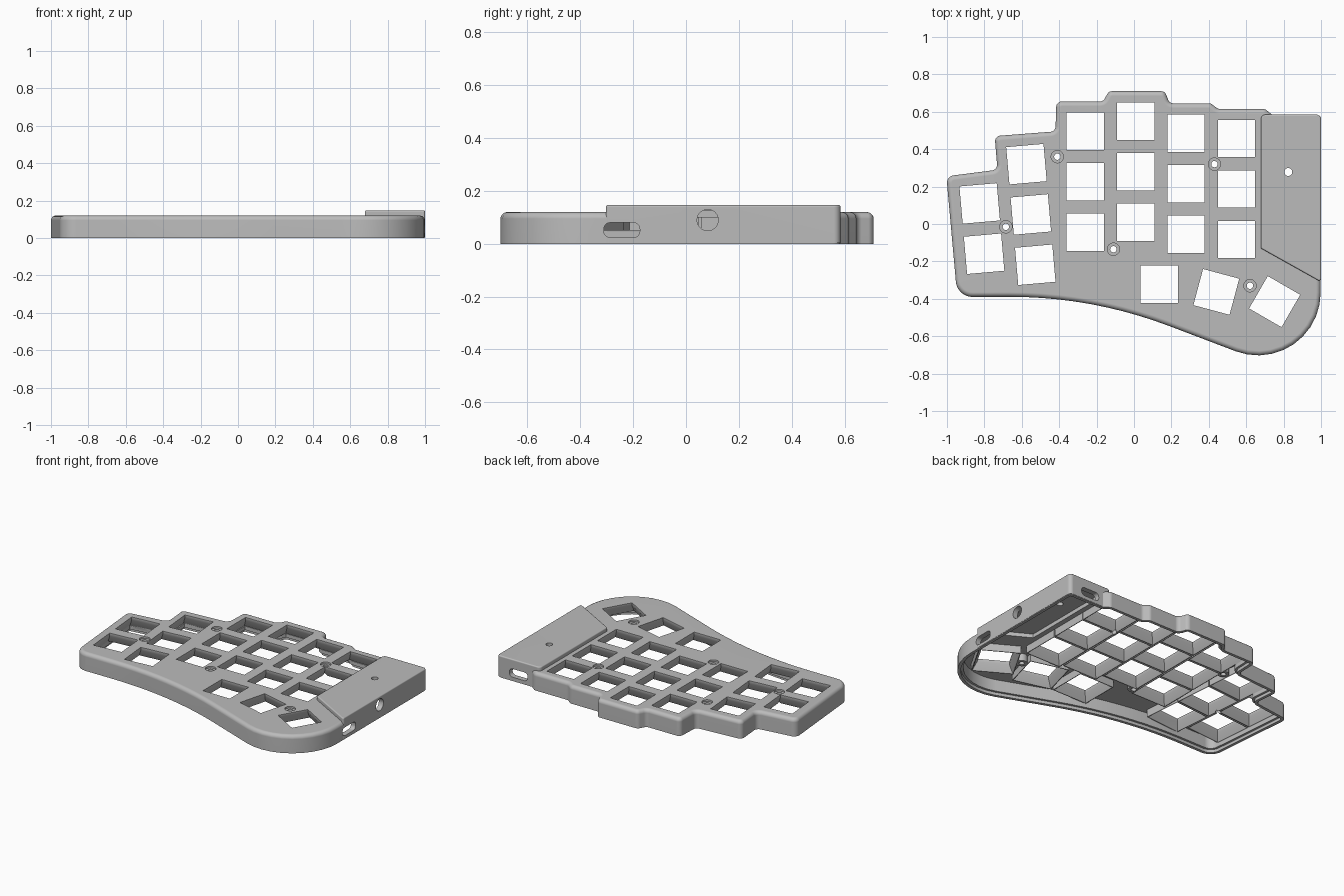
import bpy, bmesh, math
from mathutils import Matrix, Vector

cube = bpy.data.objects.get("Cube")
if cube:
    bpy.data.objects.remove(cube)

grey = bpy.data.materials.new("warm_grey")
grey.use_nodes = True
grey.diffuse_color = (0.5, 0.5, 0.5, 1)
grey.node_tree.nodes["Principled BSDF"].inputs["Base Color"].default_value = (0.5, 0.5, 0.5, 1)


def outline(corners, inset=0.0, segs=10):
    """Counter-clockwise corners (x, y, radius) -> inset and rounded loop."""
    pts, n = [], len(corners)
    for i in range(n):
        prev, here, nxt = (Vector(corners[(i + k) % n][:2]) for k in (-1, 0, 1))
        a, b = (here - prev).normalized(), (nxt - here).normalized()
        turn = math.atan2(a.x * b.y - a.y * b.x, a.dot(b))
        na, nb = Vector((-a.y, a.x)), Vector((-b.y, b.x))
        p = here + (na + nb) * (inset / (1 + na.dot(nb)))
        r = corners[i][2]
        if r == 0:
            pts.append(p)
            continue
        side = math.copysign(1, turn)
        r = max(r - side * inset, 0.002)
        start = p - a * r * math.tan(abs(turn) / 2)
        centre = start + na * side * r
        for k in range(segs + 1):
            pts.append(centre + Matrix.Rotation(turn * k / segs, 2) @ (start - centre))
    return pts


def loft(bm, corners, layers, matrix=Matrix()):
    """Closed solid through (z, inset) layers of one outline."""
    rings = [[bm.verts.new(matrix @ Vector((p.x, p.y, z))) for p in outline(corners, d)]
             for z, d in layers]
    n = len(rings[0])
    for lo, hi in zip(rings, rings[1:]):
        for i in range(n):
            j = (i + 1) % n
            bm.faces.new((lo[i], lo[j], hi[j], hi[i]))
    bm.faces.new(rings[0][::-1])
    bm.faces.new(rings[-1])


def solid(name, parts):
    bm = bmesh.new()
    for part in parts:
        loft(bm, *part)
    mesh = bpy.data.meshes.new(name)
    bm.to_mesh(mesh)
    bm.free()
    mesh.materials.append(grey)
    obj = bpy.data.objects.new(name, mesh)
    bpy.context.collection.objects.link(obj)
    return obj


def combine(body, operation, name, parts):
    tool = solid(name, parts)
    tool.hide_render = True
    mod = body.modifiers.new(name, 'BOOLEAN')
    mod.operation, mod.solver, mod.object = operation, 'EXACT', tool
    bpy.context.view_layer.objects.active = body
    bpy.ops.object.modifier_apply(modifier=name)
    bpy.data.objects.remove(tool)


def rounded(top, r):
    """Quarter-round layers ending at height top."""
    angles = [math.pi / 2 * k / 5 for k in range(6)]
    return [(top - r + r * math.sin(a), r * (1 - math.cos(a))) for a in angles]


def box(w, h, r=0):
    return [(-w, -h, r), (w, -h, r), (w, h, r), (-w, h, r)]


def disc(r):
    return box(r, r, r * 0.999)


def at(x, y, deg=0):
    return Matrix.Translation((x, y, 0)) @ Matrix.Rotation(math.radians(deg), 4, 'Z')


# Layout: outer edge, raised controller cover, keys and screws
R = 0.03
edge = [(-.945, -.39, .09), (-.226, -.388, 2.4), (.998, -.853, .335), (.998, .583, R),
        (.74, .583, .02), (.70, .615, R), (.45, .615, R), (.41, .645, R),
        (.19, .645, R), (.165, .71, R), (-.135, .71, R), (-.165, .655, R),
        (-.415, .655, R), (-.42, .495, R), (-.745, .47, R), (-.73, .29, R),
        (-1.003, .255, .04)]
cover = [(.678, -.13, .01), (1, -.31, .01), (1, .585, .025), (.678, .585, .025)]

PITCH = 0.27
columns = [(-.825, .11, 2, 5), (-.575, .32, 3, 5), (-.26, .495, 3, 0),
           (.01, .55, 3, 0), (.278, .485, 3, 0), (.548, .457, 3, 0)]
keys = []
for x, y, count, deg in columns:
    a = math.radians(deg)
    keys += [at(x + PITCH * i * math.sin(a), y - PITCH * i * math.cos(a), deg)
             for i in range(count)]
keys += [at(.135, -.323), at(.44, -.363, -15), at(.752, -.415, -30)]
screws = [at(-.41, .36), at(-.685, -.015), at(-.11, -.135), at(.43, .32), at(.62, -.33)]

# Outer body with its raised cover, then hollowed from below
case = solid("keyboard_case", [(edge, [(0, 0)] + rounded(.12, .025))])
combine(case, 'UNION', "controller_cover", [(cover, [(.004, 0)] + rounded(.147, .008))])
combine(case, 'DIFFERENCE', "case_cavity",
        [(edge, [(-.01, .02), (.02, .02), (.0201, .035), (.1, .035)])])
combine(case, 'DIFFERENCE', "cover_cavity", [(cover, [(-.01, .035), (.126, .035)])])

# Key sockets and screw bosses under the plate
combine(case, 'UNION', "key_sockets",
        [(box(.131, .131), [(.05, 0), (.11, 0)], m) for m in keys])
combine(case, 'UNION', "screw_bosses",
        [(disc(.036), [(.052, 0), (.108, 0)], m) for m in screws])

# Key openings, flared below the plate
combine(case, 'DIFFERENCE', "key_openings",
        [(box(.1, .1), [(.045, -.029), (.099, 0), (.14, 0)], m) for m in keys])

# Counterbored screw holes and the cover's small hole
counterbore = [(.03, .016), (.108, .016), (.1081, 0), (.14, 0)]
combine(case, 'DIFFERENCE', "screw_holes",
        [(disc(.033), counterbore, m) for m in screws]
        + [(disc(.021), [(.1, 0), (.2, 0)], at(.825, .278))])

# Side and back ports
right_wall = Matrix(((0, 0, 1, 0), (1, 0, 0, -.243), (0, 1, 0, .052), (0, 0, 0, 1)))
round_port = Matrix(((0, 0, 1, 0), (1, 0, 0, .082), (0, 1, 0, .09), (0, 0, 0, 1)))
back_wall = Matrix(((-1, 0, 0, .84), (0, 0, 1, 0), (0, 1, 0, .055), (0, 0, 0, 1)))
slot = box(.068, .028, .024)
combine(case, 'DIFFERENCE', "ports",
        [(slot, [(.94, 0), (1.1, 0)], right_wall),
         (disc(.04), [(.94, 0), (1.1, 0)], round_port),
         (slot, [(.53, 0), (.7, 0)], back_wall)])

# Smooth rounded edges, flat plates
bpy.ops.object.select_all(action='DESELECT')
case.select_set(True)
bpy.context.view_layer.objects.active = case
bpy.ops.object.shade_smooth_by_angle(angle=math.radians(30))
weighted = case.modifiers.new("flat_plates", 'WEIGHTED_NORMAL')
weighted.keep_sharp = True
